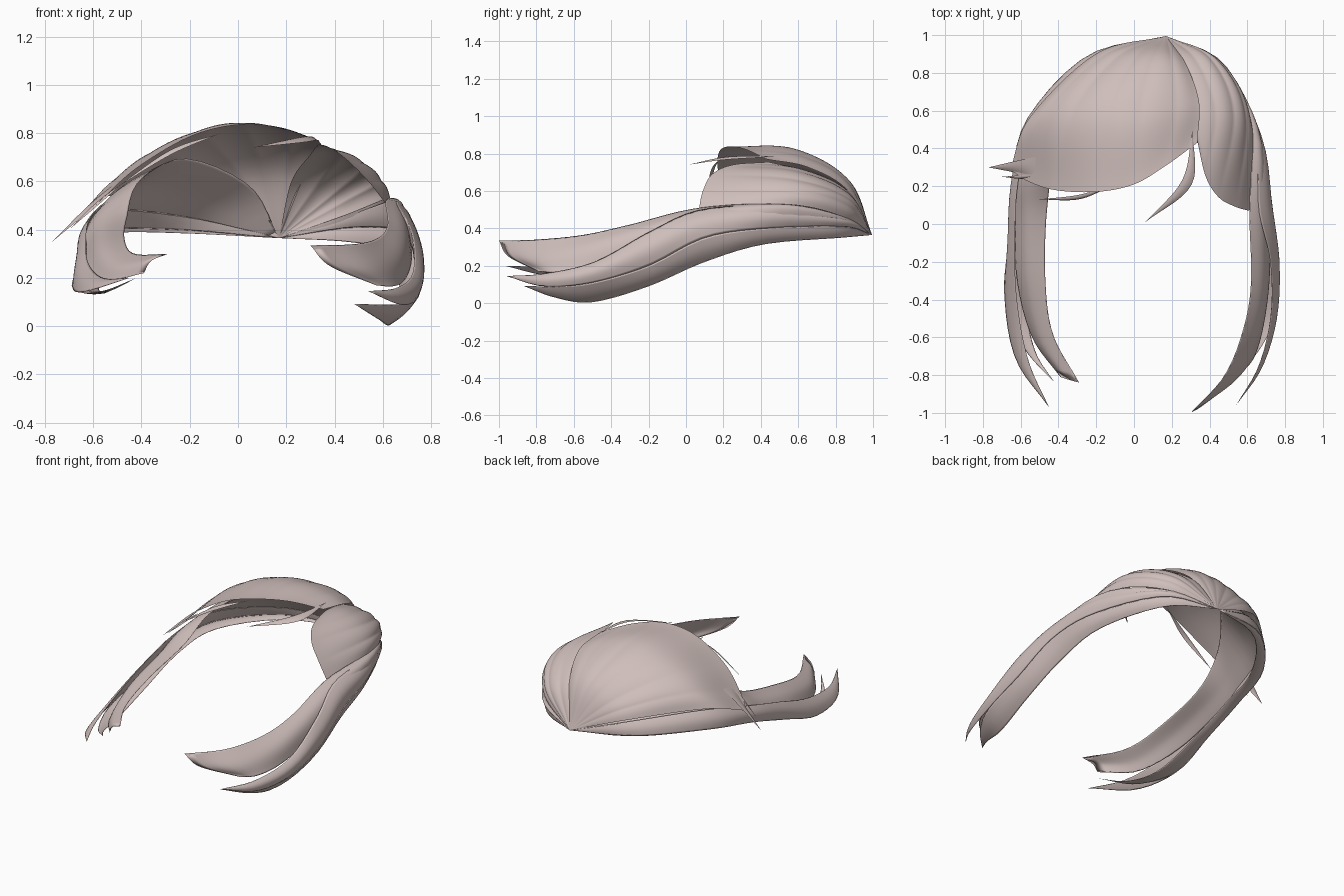
import bpy, bmesh, math
from mathutils import Vector

ROOT = (0.17, 0.995, 0.365)        # gathering point at the back
CENTRE = Vector((0.05, 0.2, 0.25))
hair = bpy.data.materials.new("pale_rose_hair")
hair.diffuse_color = (0.62, 0.515, 0.495, 1)


def spline(pts, n):
    """Sample n+1 points on a smooth curve through pts."""
    p = [Vector(q) for q in pts]
    p = [p[0] * 2 - p[1]] + p + [p[-1] * 2 - p[-2]]
    segs, out = len(p) - 3, []
    for k in range(n + 1):
        s = k / n * segs
        i = min(int(s), segs - 1)
        t = s - i
        a, b, c, d = p[i:i + 4]
        out.append(0.5 * (2 * b + (c - a) * t + (2 * a - 5 * b + 4 * c - d) * t * t
                          + (3 * b - a - 3 * c + d) * t ** 3))
    return out


def lock(name, guides, nu=24, nv=32, bulge=0.0, pleats=0, depth=0.0, root=True, inner=None):
    """Smooth lock lofted across guide curves; inner adds a back face offset by that amount."""
    rails = [spline(([ROOT] if root else []) + g, nv) for g in guides]
    rows = [spline([r[j] for r in rails], nu) for j in range(nv + 1)]
    bm = bmesh.new()
    for side in ([1] if inner is None else [1, -1]):
        grid = [[bm.verts.new(p) for p in row] for row in rows]
        faces = [bm.faces.new((grid[j][i], grid[j][i + 1], grid[j + 1][i + 1], grid[j + 1][i]))
                 for j in range(nv) for i in range(nu)]
        bm.normal_update()
        if sum(f.normal.dot(f.calc_center_median() - CENTRE) * f.calc_area() for f in faces) < 0:
            bmesh.ops.reverse_faces(bm, faces=faces)
        bm.normal_update()
        amount = bulge if side > 0 else -inner
        moves = []
        for j in range(nv + 1):
            fade = math.sin(math.pi * j / nv)
            for i in range(nu + 1):
                d = amount * math.sin(math.pi * i / nu) * fade
                if pleats:
                    d += depth * (abs(math.sin(math.pi * pleats * i / nu)) - 0.6) * fade
                moves.append((grid[j][i], grid[j][i].normal * d))
        for v, d in moves:
            v.co += d
        if side < 0:
            bmesh.ops.reverse_faces(bm, faces=faces)
    bmesh.ops.remove_doubles(bm, verts=bm.verts[:], dist=0.0004)
    me = bpy.data.meshes.new(name)
    bm.to_mesh(me)
    bm.free()
    me.materials.append(hair)
    ob = bpy.data.objects.new(name, me)
    bpy.context.collection.objects.link(ob)
    for f in me.polygons:
        f.use_smooth = True
    return ob


def wisp(name, start, mid, tip, width):
    """Thin tapering strand."""
    w = Vector(width)
    s, m = Vector(start), Vector(mid)
    lock(name, [[s, m + w, tip], [s, m - w, tip]], nu=4, nv=14, bulge=0.006, root=False)


# Large fringe swept to the left
lock("left_fringe", [
    [(0.27, 0.86, 0.61), (0.345, 0.65, 0.73), (0.335, 0.43, 0.77)],
    [(0.20, 0.865, 0.65), (0.22, 0.62, 0.79), (0.17, 0.31, 0.825)],
    [(0.10, 0.87, 0.66), (0.03, 0.57, 0.83), (0.00, 0.21, 0.835)],
    [(0.00, 0.875, 0.64), (-0.15, 0.58, 0.80), (-0.20, 0.17, 0.785)],
    [(-0.09, 0.885, 0.60), (-0.33, 0.585, 0.725), (-0.42, 0.18, 0.655)],
    [(-0.16, 0.895, 0.56), (-0.46, 0.595, 0.635), (-0.57, 0.23, 0.52)],
    [(-0.20, 0.905, 0.50), (-0.55, 0.57, 0.54), (-0.655, 0.29, 0.45)],
], nu=60, pleats=6, depth=0.005)
# Pointed tip at the end of the fringe
lock("fringe_tip", [
    [(-0.50, 0.36, 0.60), (-0.62, 0.335, 0.50), (-0.77, 0.30, 0.35)],
    [(-0.52, 0.24, 0.565), (-0.62, 0.27, 0.475), (-0.77, 0.30, 0.35)],
], nu=6, nv=14, bulge=0.006, root=False)

# Short fringe right of the parting
lock("right_fringe", [
    [(0.22, 0.86, 0.60), (0.30, 0.63, 0.715), (0.335, 0.44, 0.755)],
    [(0.33, 0.87, 0.59), (0.43, 0.60, 0.71), (0.38, 0.25, 0.74)],
    [(0.41, 0.875, 0.56), (0.53, 0.58, 0.665), (0.45, 0.14, 0.69)],
    [(0.45, 0.865, 0.52), (0.595, 0.57, 0.60), (0.54, 0.09, 0.60)],
    [(0.46, 0.85, 0.46), (0.625, 0.54, 0.53), (0.61, 0.07, 0.51)],
], nu=40, pleats=4, depth=0.008)

# Right side: upper, outer and lower locks
lock("right_upper_lock", [
    [(0.44, 0.85, 0.46), (0.615, 0.53, 0.53), (0.61, 0.07, 0.51), (0.62, -0.30, 0.42),
     (0.58, -0.55, 0.365), (0.48, -0.80, 0.34), (0.30, -1.0, 0.335)],
    [(0.455, 0.85, 0.45), (0.65, 0.50, 0.51), (0.67, 0.08, 0.47), (0.685, -0.28, 0.36),
     (0.65, -0.55, 0.28), (0.55, -0.80, 0.24), (0.38, -0.95, 0.25)],
    [(0.46, 0.85, 0.42), (0.66, 0.48, 0.45), (0.71, 0.09, 0.40), (0.72, -0.25, 0.27),
     (0.69, -0.52, 0.19), (0.64, -0.70, 0.165), (0.57, -0.79, 0.17)],
], bulge=0.012, inner=0.015)
right_edge = [(0.47, 0.84, 0.41), (0.67, 0.43, 0.40), (0.73, 0.10, 0.35), (0.755, -0.20, 0.20),
              (0.74, -0.50, 0.11), (0.67, -0.76, 0.09), (0.54, -0.96, 0.145)]
lock("right_outer_lock", [
    [(0.45, 0.85, 0.455), (0.635, 0.48, 0.52), (0.66, 0.08, 0.50), (0.72, -0.19, 0.385),
     (0.725, -0.48, 0.225), (0.66, -0.75, 0.16), (0.54, -0.96, 0.145)],
    right_edge,
], nu=14, bulge=0.032, inner=0.01)
lock("right_lower_lock", [
    right_edge[:5] + [(0.64, -0.70, 0.09), (0.48, -0.87, 0.093)],
    [(0.45, 0.83, 0.35), (0.62, 0.42, 0.315), (0.66, 0.10, 0.22), (0.67, -0.20, 0.09),
     (0.63, -0.50, 0.005), (0.58, -0.70, 0.03), (0.48, -0.87, 0.093)],
], nu=14, bulge=0.012, inner=0.012)

# Left side: broad inner lock, outer lock and lower lock
lock("left_inner_lock", [
    [(0.05, 0.85, 0.58), (-0.22, 0.56, 0.695), (-0.41, 0.31, 0.60), (-0.46, 0.08, 0.45),
     (-0.47, -0.28, 0.36), (-0.43, -0.58, 0.30), (-0.29, -0.84, 0.30)],
    [(-0.10, 0.87, 0.52), (-0.41, 0.57, 0.59), (-0.54, 0.28, 0.505), (-0.56, 0.05, 0.41),
     (-0.56, -0.30, 0.32), (-0.50, -0.60, 0.25), (-0.36, -0.82, 0.27)],
    [(-0.21, 0.89, 0.45), (-0.53, 0.56, 0.48), (-0.625, 0.26, 0.42), (-0.63, 0.02, 0.34),
     (-0.62, -0.30, 0.25), (-0.54, -0.60, 0.19), (-0.39, -0.81, 0.22)],
], bulge=0.01, inner=0.012)
left_edge = [(-0.25, 0.89, 0.40), (-0.57, 0.55, 0.40), (-0.645, 0.22, 0.34), (-0.665, -0.08, 0.25),
             (-0.685, -0.40, 0.155), (-0.625, -0.72, 0.145), (-0.45, -0.97, 0.20)]
lock("left_outer_lock", [
    [(-0.19, 0.89, 0.48), (-0.51, 0.57, 0.52), (-0.61, 0.24, 0.45), (-0.63, -0.08, 0.36),
     (-0.62, -0.40, 0.26), (-0.56, -0.72, 0.20), (-0.45, -0.97, 0.20)],
    left_edge,
], nu=12, bulge=0.02, inner=0.004)
lock("left_lower_lock", [
    left_edge[:5] + [(-0.58, -0.66, 0.14), (-0.42, -0.84, 0.20)],
    [(-0.23, 0.86, 0.385), (-0.51, 0.50, 0.385), (-0.57, 0.18, 0.33), (-0.58, -0.15, 0.22),
     (-0.57, -0.45, 0.14), (-0.52, -0.68, 0.15), (-0.42, -0.84, 0.20)],
], nu=12, bulge=0.008, inner=0.008)

# Loose wisps along the fringe
wisp("parting_wisp", (0.31, 0.50, 0.785), (0.28, 0.22, 0.775), (0.06, 0.01, 0.74), (0.025, -0.012, -0.008))
wisp("front_wisp", (-0.07, 0.23, 0.80), (-0.28, 0.145, 0.72), (-0.51, 0.13, 0.57), (0.0, 0.012, 0.010))
wisp("temple_wisp", (-0.48, 0.27, 0.59), (-0.58, 0.25, 0.51), (-0.70, 0.25, 0.40), (0.0, 0.010, 0.008))
